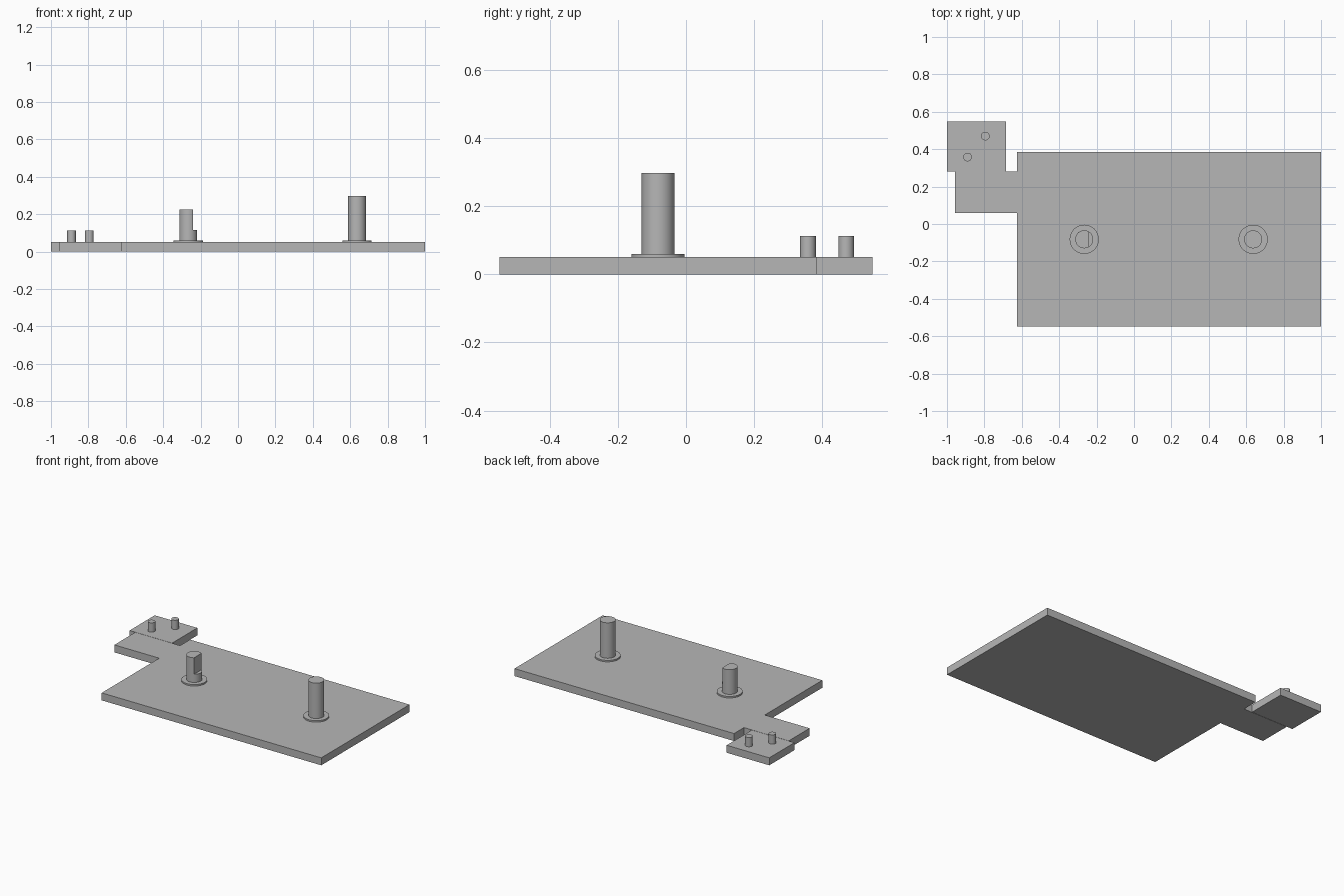
import bpy, bmesh
from math import acos, cos, sin, pi, radians

if "Cube" in bpy.data.objects:
    bpy.data.objects.remove(bpy.data.objects["Cube"], do_unlink=True)

grey = bpy.data.materials.new("plain grey")
grey.use_nodes = True
colour = (0.47, 0.47, 0.47, 1)
grey.diffuse_color = colour
grey.node_tree.nodes["Principled BSDF"].inputs["Base Color"].default_value = colour

THICK = 0.05      # plate thickness
FLANGE_TOP = 0.06


def prism(name, outline, z0, z1, smooth=False):
    """Extrude a counter-clockwise outline from z0 to z1."""
    bm = bmesh.new()
    base = bm.faces.new([bm.verts.new((x, y, z0)) for x, y in outline])
    top = bmesh.ops.extrude_face_region(bm, geom=[base], use_keep_orig=True)["geom"]
    for v in top:
        if isinstance(v, bmesh.types.BMVert):
            v.co.z = z1
    bmesh.ops.recalc_face_normals(bm, faces=bm.faces)
    mesh = bpy.data.meshes.new(name)
    bm.to_mesh(mesh)
    bm.free()
    mesh.materials.append(grey)
    obj = bpy.data.objects.new(name, mesh)
    bpy.context.collection.objects.link(obj)
    if smooth:
        bpy.ops.object.select_all(action="DESELECT")
        obj.select_set(True)
        bpy.context.view_layer.objects.active = obj
        bpy.ops.object.shade_smooth_by_angle(angle=radians(30))
    return obj


def circle(x, y, r, n=48):
    return [(x + r * cos(2 * pi * i / n), y + r * sin(2 * pi * i / n)) for i in range(n)]


def d_shape(x, y, r, flat, n=40):
    """Circle cut by a straight flat on its +x side."""
    a = acos(flat / r)
    angles = [a + (2 * pi - 2 * a) * i / n for i in range(n + 1)]
    return [(x + r * cos(t), y + r * sin(t)) for t in angles]


# Main plate with its side tab
prism("base_plate", [(-0.625, -0.548), (1, -0.548), (1, 0.385), (-0.625, 0.385),
                     (-0.625, 0.28), (-0.957, 0.28), (-0.957, 0.06), (-0.625, 0.06)],
      0, THICK)

# Small plate behind the tab
prism("small_plate", [(-1, 0.282), (-0.685, 0.282), (-0.685, 0.548), (-1, 0.548)], 0, THICK)

# Flanged shafts: a plain round one and a shorter one with a flat
SHAFT_Y, SHAFT_R = -0.082, 0.048
LEFT_X, RIGHT_X = 0.637, -0.266
for side, x, top in (("left", LEFT_X, 0.297), ("right", RIGHT_X, 0.115)):
    prism(side + "_flange", circle(x, SHAFT_Y, 0.078), THICK, FLANGE_TOP, True)
    prism(side + "_shaft", circle(x, SHAFT_Y, SHAFT_R), FLANGE_TOP, top, True)
prism("right_shaft_flat_end", d_shape(RIGHT_X, SHAFT_Y, SHAFT_R, 0.026), 0.115, 0.225, True)

# Two small pins on the small plate
for name, x, y in (("front_pin", -0.89, 0.358), ("back_pin", -0.795, 0.47)):
    prism(name, circle(x, y, 0.023, 32), THICK, 0.112, True)
